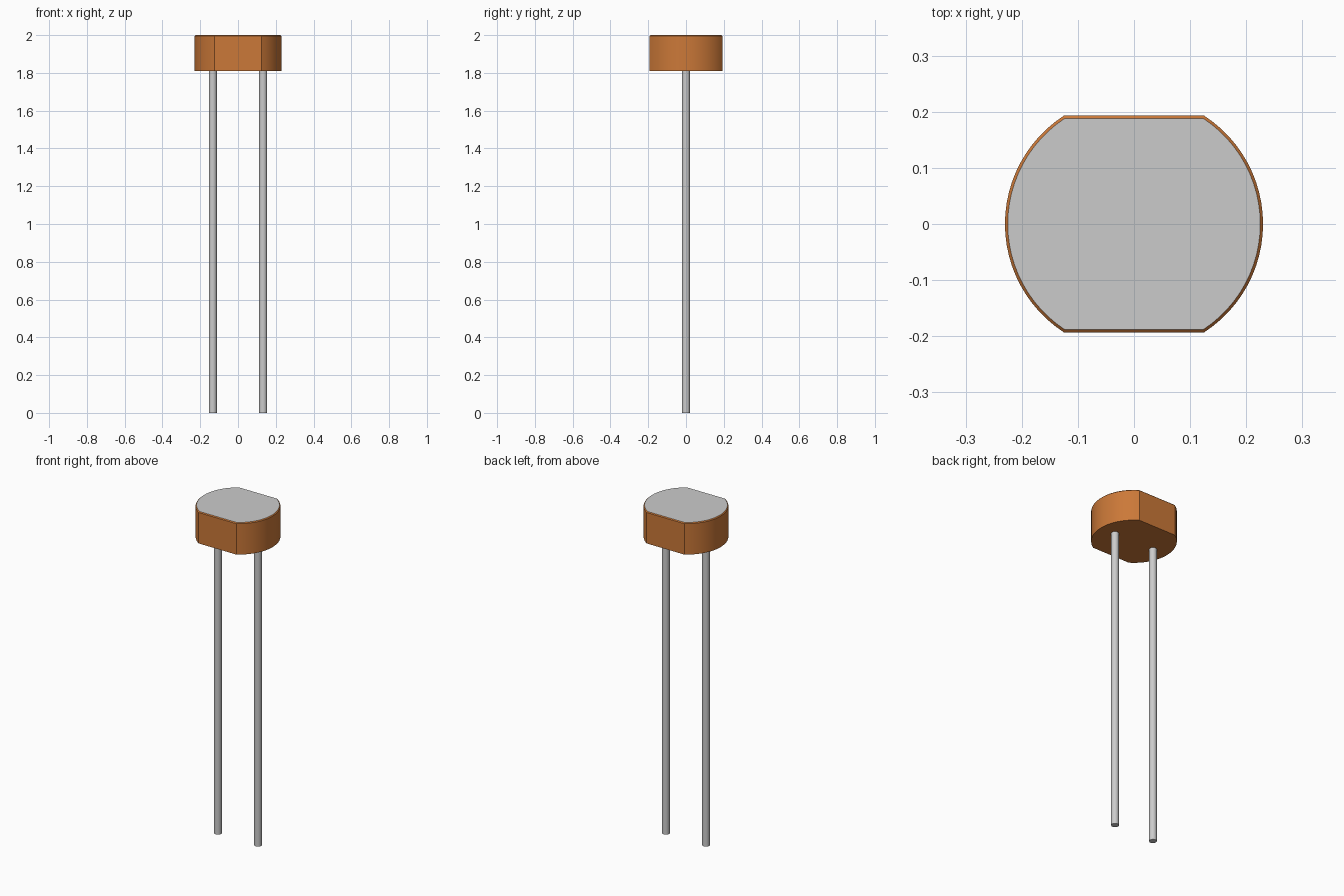
import bpy, bmesh, math

if "Cube" in bpy.data.objects:
    bpy.data.objects.remove(bpy.data.objects["Cube"])

R, FLAT = 0.23, 0.193          # disc radius, half depth at the flats
Z0, Z1, CH = 1.81, 2.0, 0.005  # body bottom, top, top edge chamfer
LEAD_X, LEAD_R = 0.133, 0.021


def outline(r, flat, n=24):
    """Circle clipped by two flats: right arc then left arc."""
    a = math.asin(flat / r)
    arc = [-a + 2 * a * i / n for i in range(n + 1)]
    angles = arc + [t + math.pi for t in arc]
    return [(r * math.cos(t), r * math.sin(t)) for t in angles]


def finish(name, bm, colour=None):
    bmesh.ops.recalc_face_normals(bm, faces=bm.faces)
    me = bpy.data.meshes.new(name)
    bm.to_mesh(me)
    bm.free()
    ob = bpy.data.objects.new(name, me)
    bpy.context.collection.objects.link(ob)
    if colour:
        mat = bpy.data.materials.new(name + "_colour")
        mat.diffuse_color = colour
        mat.use_nodes = True
        mat.node_tree.nodes["Principled BSDF"].inputs["Base Color"].default_value = mat.diffuse_color
        me.materials.append(mat)
    bpy.ops.object.select_all(action='DESELECT')
    ob.select_set(True)
    bpy.context.view_layer.objects.active = ob
    bpy.ops.object.shade_smooth_by_angle(angle=math.radians(25))
    return ob


# Orange body with chamfered rim, open under the sensor face
bm = bmesh.new()
rings = []
for inset, z in ((0, Z0), (0, Z1 - CH), (CH, Z1)):
    rings.append([bm.verts.new((x, y, z)) for x, y in outline(R - inset, FLAT - inset)])
for lo, hi in zip(rings, rings[1:]):
    for i in range(len(lo)):
        j = (i + 1) % len(lo)
        bm.faces.new((lo[i], lo[j], hi[j], hi[i]))
bm.faces.new(rings[0][::-1])
finish("body", bm, (0.60, 0.19, 0.04, 1))

# Grey sensor face closing the top
bm = bmesh.new()
face = bm.faces.new([bm.verts.new((x, y, Z1)) for x, y in outline(R - CH, FLAT - CH)])
face.normal_update()
if face.normal.z < 0:
    face.normal_flip()
me = bpy.data.meshes.new("sensor_face")
bm.to_mesh(me)
bm.free()
bpy.context.collection.objects.link(bpy.data.objects.new("sensor_face", me))

# Two wire leads
for side, sx in (("left", -1), ("right", 1)):
    bm = bmesh.new()
    bmesh.ops.create_cone(bm, cap_ends=True, segments=24, radius1=LEAD_R,
                          radius2=LEAD_R, depth=Z0)
    bmesh.ops.translate(bm, verts=bm.verts, vec=(sx * LEAD_X, 0, Z0 / 2))
    finish(side + "_lead", bm)
